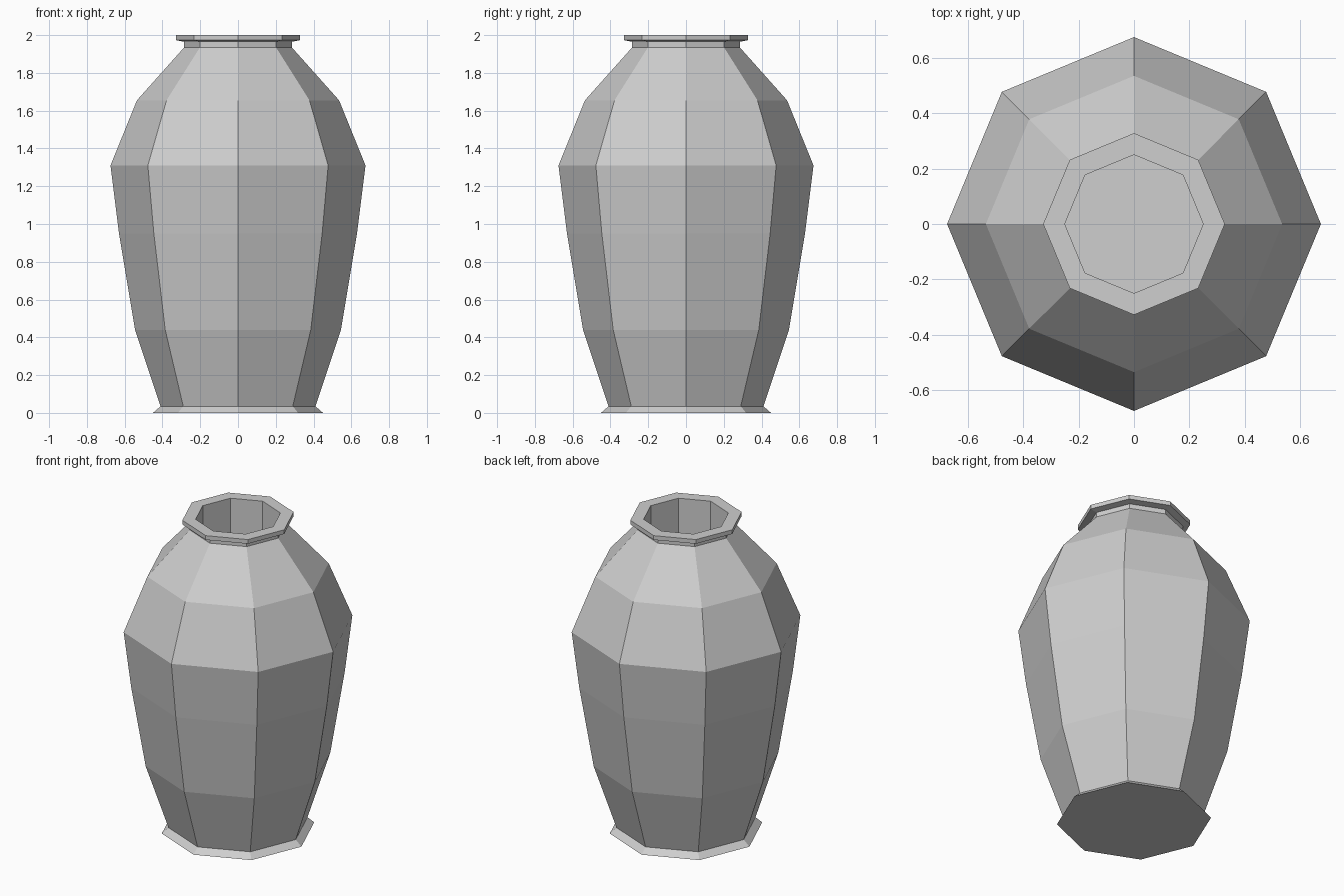
import bpy, bmesh
from math import cos, sin, pi

SIDES = 8

cube = bpy.data.objects.get("Cube")
if cube:
    bpy.data.objects.remove(cube, do_unlink=True)

clay = bpy.data.materials.new("grey_clay")
clay.use_nodes = True
clay.diffuse_color = (0.62, 0.62, 0.62, 1)
clay.node_tree.nodes["Principled BSDF"].inputs["Base Color"].default_value = clay.diffuse_color


def lathe(name, profile, cap_start=False, cap_end=False):
    """Turn a (radius, height) profile, listed with the outside on its right, into a faceted shell."""
    bm = bmesh.new()
    rings = [[bm.verts.new((r * cos(2 * pi * i / SIDES), r * sin(2 * pi * i / SIDES), z))
              for i in range(SIDES)] for r, z in profile]
    for low, high in zip(rings, rings[1:]):
        for i in range(SIDES):
            j = (i + 1) % SIDES
            bm.faces.new((low[i], low[j], high[j], high[i]))
    if cap_start:
        bm.faces.new(rings[0][::-1])
    if cap_end:
        bm.faces.new(rings[-1])
    mesh = bpy.data.meshes.new(name)
    bm.to_mesh(mesh)
    bm.free()
    mesh.materials.append(clay)
    obj = bpy.data.objects.new(name, mesh)
    bpy.context.collection.objects.link(obj)
    return obj


# Flared foot with a closed underside
lathe("foot", [(0.45, 0), (0.41, 0.035)], cap_start=True)

# Belly and shoulder
lathe("body", [(0.41, 0.035), (0.545, 0.44), (0.63, 0.95), (0.675, 1.31),
               (0.535, 1.655), (0.285, 1.935)])

# Short neck and overhanging lip
lathe("neck", [(0.285, 1.935), (0.285, 1.965)])
lathe("lip", [(0.285, 1.965), (0.328, 1.973), (0.328, 2.0), (0.25, 2.0)])

# Straight inner well with a flat floor
lathe("inner_well", [(0.25, 2.0), (0.25, 0.45)], cap_end=True)
